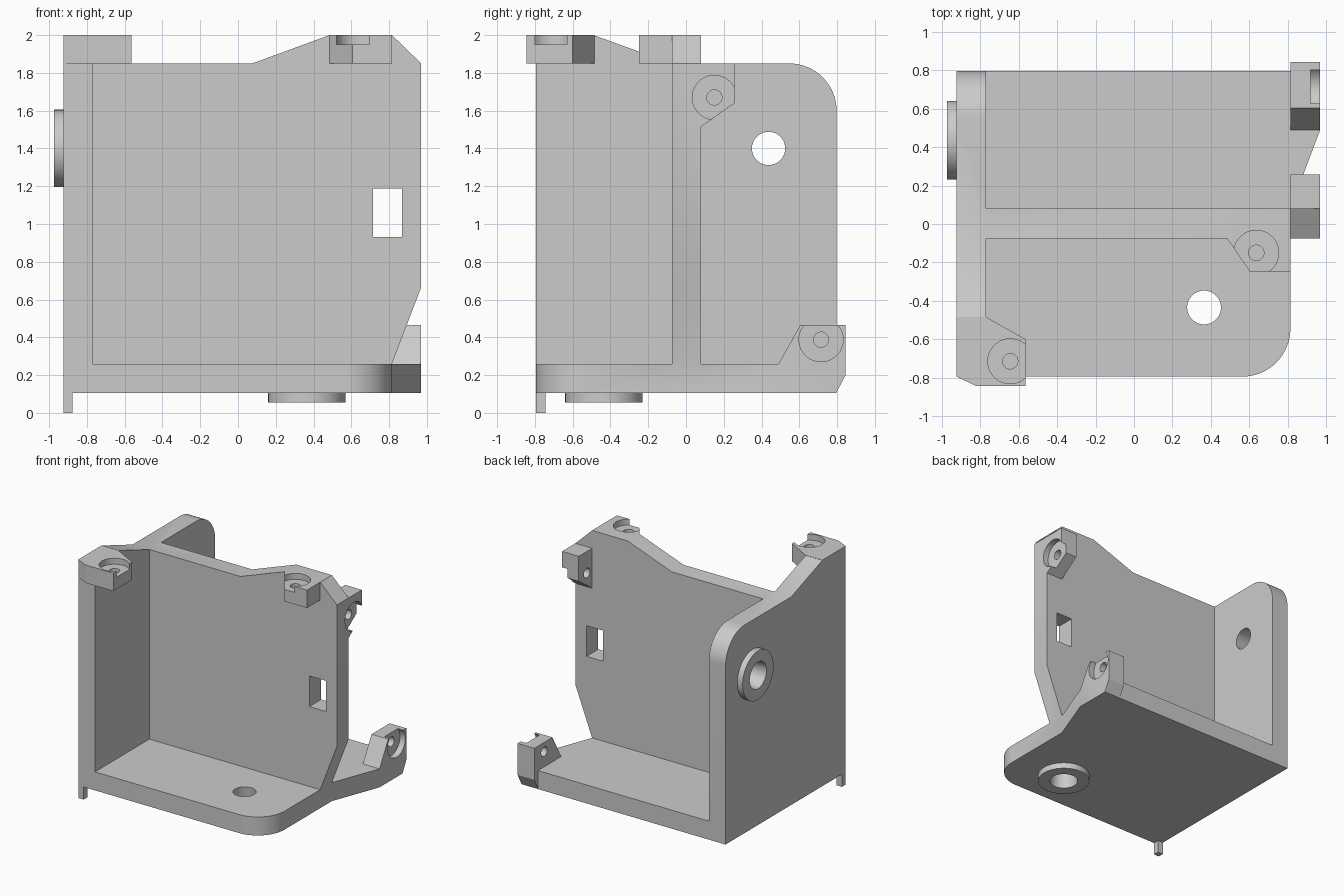
import bpy, bmesh
from math import cos, sin, pi, radians
from mathutils import Vector

cube = bpy.data.objects.get("Cube")
if cube:
    bpy.data.objects.remove(cube, do_unlink=True)

grey = bpy.data.materials.new("plain grey")
grey.use_nodes = True
COLOR = (0.6, 0.6, 0.6, 1)
grey.diffuse_color = COLOR
grey.node_tree.nodes["Principled BSDF"].inputs["Base Color"].default_value = COLOR


def place(axis, p, depth):
    """Put a 2D point on the plane across the given axis."""
    u, v = p
    return Vector({"x": (depth, u, v), "y": (u, depth, v), "z": (u, v, depth)}[axis])


def solid(name, axis, lo, hi, low_pts, high_pts=None):
    """Closed solid between two matching outlines."""
    high_pts = high_pts or low_pts
    bm = bmesh.new()
    a = [bm.verts.new(place(axis, p, lo)) for p in low_pts]
    b = [bm.verts.new(place(axis, p, hi)) for p in high_pts]
    bm.faces.new(a)
    bm.faces.new(b)
    n = len(a)
    for i in range(n):
        j = (i + 1) % n
        bm.faces.new((a[i], a[j], b[j], b[i]))
    bmesh.ops.recalc_face_normals(bm, faces=bm.faces)
    mesh = bpy.data.meshes.new(name)
    bm.to_mesh(mesh)
    bm.free()
    mesh.materials.append(grey)
    obj = bpy.data.objects.new(name, mesh)
    bpy.context.collection.objects.link(obj)
    return obj


def arc(c, r, start, end, steps):
    return [(c[0] + r * cos(radians(start + (end - start) * i / steps)),
             c[1] + r * sin(radians(start + (end - start) * i / steps)))
            for i in range(steps + 1)]


def circle(c, r):
    return arc(c, r, 0, 360, 48)[:-1]


def box(u0, u1, v0, v1):
    return [(u0, v0), (u1, v0), (u1, v1), (u0, v1)]


# Three plates that meet at right angles
bracket = solid("corner_bracket", "z", 0.105, 0.26,
                [(-0.925, -0.795)] + arc((0.565, -0.545), 0.25, -90, 0, 16)
                + [(0.815, 0.08), (0.97, 0.49), (0.97, 0.797), (-0.925, 0.797)])
side_wall = solid("side_wall", "x", -0.925, -0.77,
                  [(-0.795, 0.105), (0.797, 0.105)]
                  + arc((0.547, 1.6), 0.25, 0, 90, 16)
                  + [(-0.075, 1.85), (-0.49, 2), (-0.795, 2)])
middle_wall = solid("middle_wall", "y", -0.075, 0.08,
                    [(-0.925, 0.105), (0.815, 0.105), (0.815, 0.26), (0.97, 0.665),
                     (0.97, 1.85), (0.815, 2), (0.485, 2), (0.075, 1.85), (-0.925, 1.85)])

# Screw tabs on the free corners
front_tab = solid("front_tab", "z", 1.85, 2,
                  [(-0.925, -0.795), (-0.82, -0.845), (-0.565, -0.845), (-0.565, -0.6),
                   (-0.77, -0.485), (-0.925, -0.485)])
top_tab = solid("top_tab", "z", 1.85, 2,
                [(0.485, -0.075), (0.605, -0.25), (0.815, -0.25), (0.815, 0), (0.485, 0)])
edge_tab = solid("edge_tab", "x", 0.815, 0.97,
                 [(0, 1.85), (0.257, 1.85), (0.257, 1.64), (0.08, 1.515), (0, 1.515)])
rear_tab = solid("rear_tab", "x", 0.815, 0.97,
                 [(0.49, 0.105), (0.795, 0.105), (0.845, 0.2), (0.845, 0.465),
                  (0.605, 0.465), (0.49, 0.26)])

# Raised rings on the outside and the small locating peg
WALL_HOLE, FLOOR_HOLE = (0.437, 1.4), (0.365, -0.435)
wall_ring = solid("wall_ring", "x", -0.975, -0.9, circle(WALL_HOLE, 0.205))
floor_ring = solid("floor_ring", "z", 0.055, 0.13, circle(FLOOR_HOLE, 0.205))
peg = solid("peg", "z", 0, 0.15, box(-0.925, -0.875, -0.795, -0.745))

added = [side_wall, middle_wall, front_tab, top_tab, edge_tab, rear_tab,
         wall_ring, floor_ring, peg]

# Cutters: window, tapered ring bores, screw holes with recesses
cutters = [solid("window_cut", "y", -0.2, 0.2, box(0.715, 0.867, 0.93, 1.187))]
for axis, c, face in (("x", WALL_HOLE, -0.975), ("z", FLOOR_HOLE, 0.055)):
    cutters.append(solid("bore_cut", axis, face - 0.05, face + 0.25,
                         circle(c, 0.117), circle(c, 0.083)))
for axis, c, face in (("z", (-0.645, -0.715), 2), ("z", (0.637, -0.15), 2),
                      ("x", (0.15, 1.67), 0.97), ("x", (0.715, 0.388), 0.97)):
    cutters.append(solid("recess_cut", axis, face - 0.05, face + 0.1, circle(c, 0.117)))
    cutters.append(solid("screw_cut", axis, face - 0.2, face + 0.05, circle(c, 0.04)))

# Join and cut into one solid
bpy.context.view_layer.objects.active = bracket
for operation, parts in (("UNION", added), ("DIFFERENCE", cutters)):
    for part in parts:
        mod = bracket.modifiers.new(part.name, "BOOLEAN")
        mod.operation = operation
        mod.solver = "EXACT"
        mod.object = part
        bpy.ops.object.modifier_apply(modifier=mod.name)
        bpy.data.objects.remove(part, do_unlink=True)

# Merge coplanar faces and shade the curves smooth
bm = bmesh.new()
bm.from_mesh(bracket.data)
bmesh.ops.remove_doubles(bm, verts=bm.verts, dist=0.0005)
bmesh.ops.dissolve_limit(bm, angle_limit=radians(0.5), verts=bm.verts, edges=bm.edges)
bm.to_mesh(bracket.data)
bm.free()
bpy.ops.object.select_all(action="DESELECT")
bracket.select_set(True)
bpy.ops.object.shade_smooth_by_angle(angle=radians(25))
